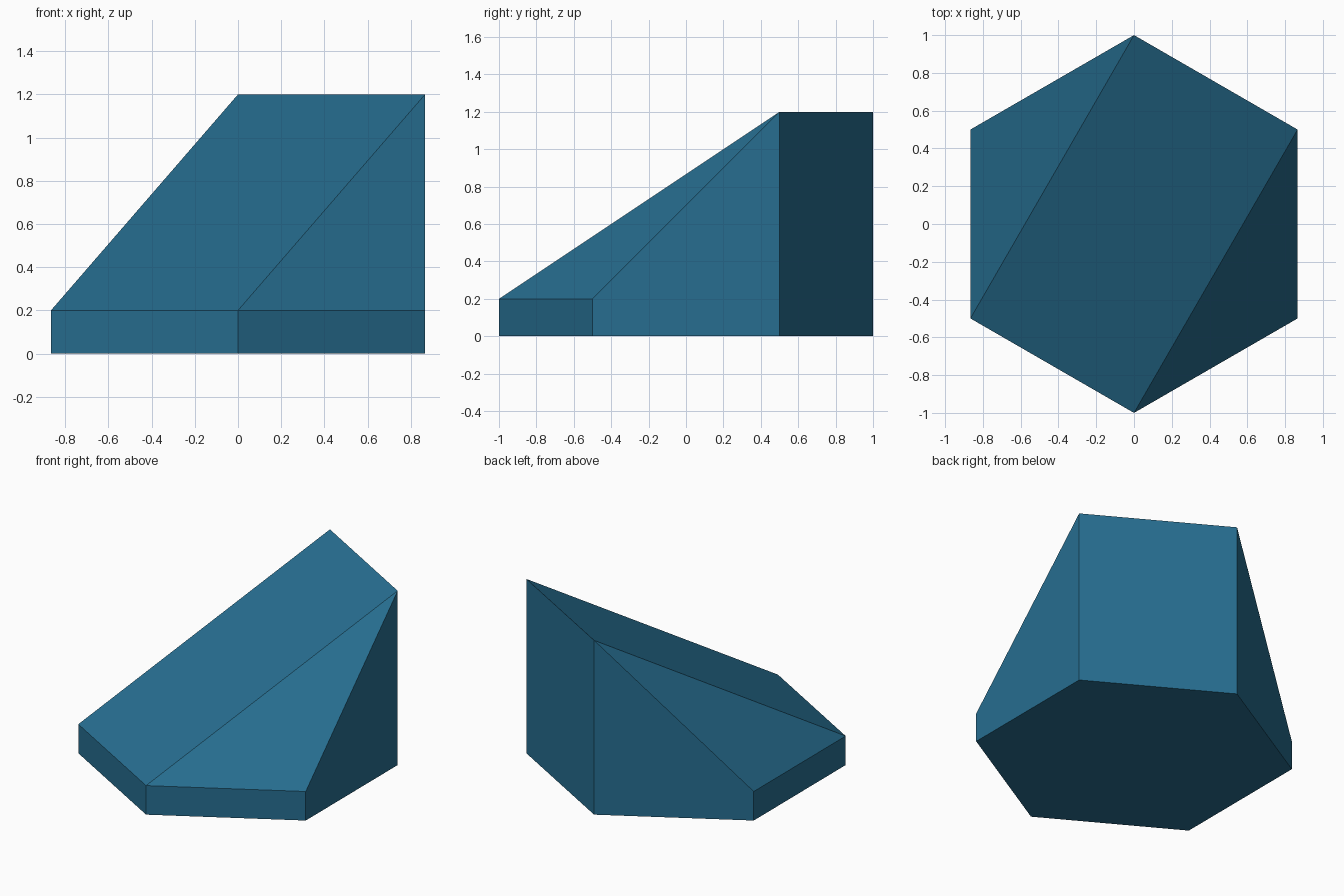
import bpy, bmesh, math

if "Cube" in bpy.data.objects:
    bpy.data.objects.remove(bpy.data.objects["Cube"])

paint = bpy.data.materials.new("deep_teal_blue")
paint.diffuse_color = (0.02, 0.155, 0.28, 1)
paint.use_nodes = True
paint.node_tree.nodes["Principled BSDF"].inputs["Base Color"].default_value = paint.diffuse_color

bm = bmesh.new()

# Hexagon corners, counter-clockwise from the front-left; two back-right corners are raised
angles = [math.radians(a) for a in (210, 270, 330, 30, 90, 150)]
heights = [0.2, 0.2, 0.2, 1.2, 1.2, 0.2]
base = [bm.verts.new((math.cos(a), math.sin(a), 0)) for a in angles]
top = [bm.verts.new((math.cos(a), math.sin(a), h)) for a, h in zip(angles, heights)]

# Floor and upright walls
bm.faces.new(base[::-1])
for i in range(6):
    j = (i + 1) % 6
    bm.faces.new((base[i], base[j], top[j], top[i]))

# Main ramp with a sloping triangle on either side
for ids in ((0, 1, 3, 4), (1, 2, 3), (4, 5, 0)):
    bm.faces.new([top[i] for i in ids])

bmesh.ops.recalc_face_normals(bm, faces=bm.faces)
mesh = bpy.data.meshes.new("hex_ramp")
bm.to_mesh(mesh)
bm.free()
mesh.materials.append(paint)
ramp = bpy.data.objects.new("hex_ramp", mesh)
bpy.context.collection.objects.link(ramp)
